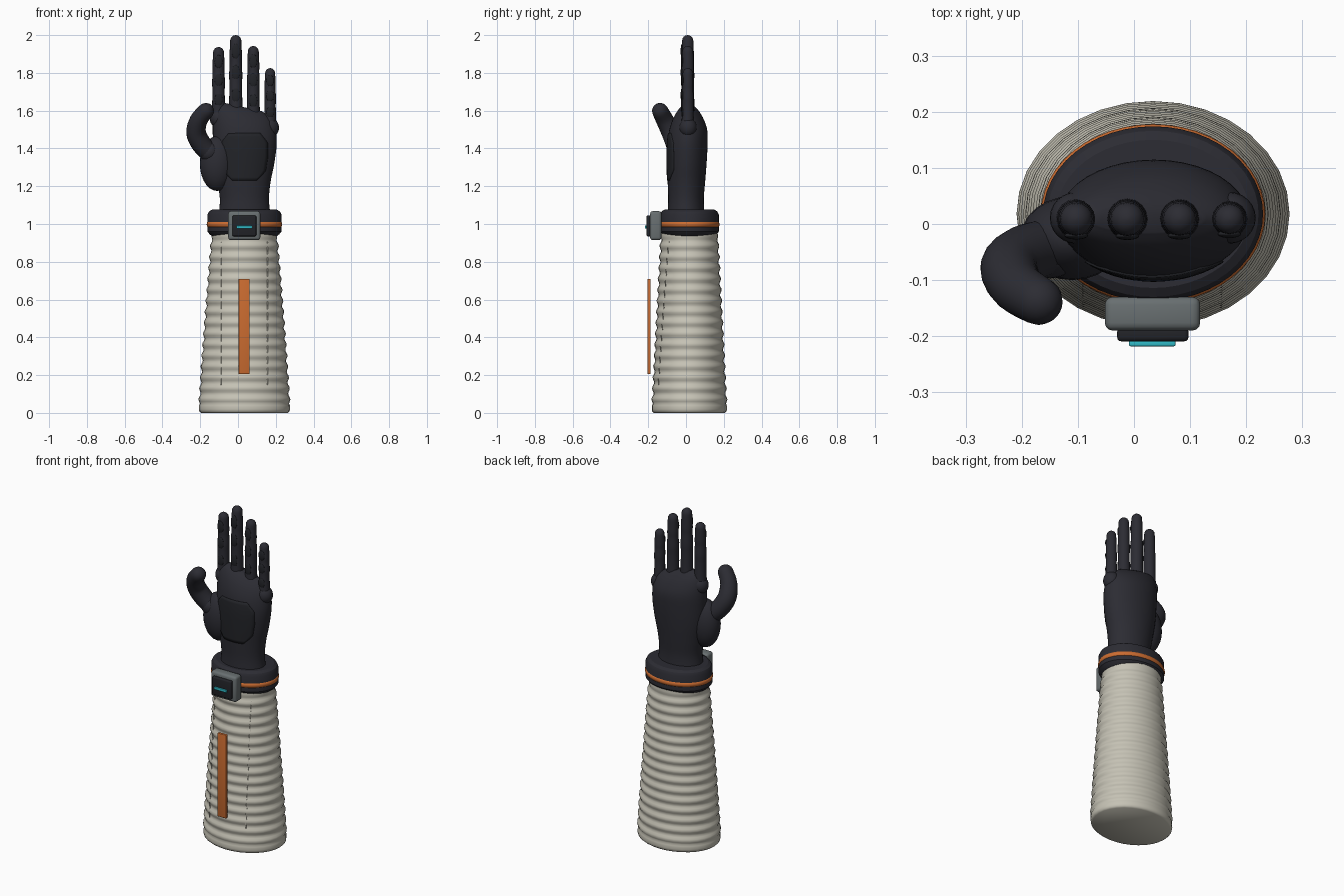
import bpy, bmesh, math
from mathutils import Vector

cube = bpy.data.objects.get("Cube")
if cube:
    bpy.data.objects.remove(cube, do_unlink=True)


def material(name, r, g, b):
    m = bpy.data.materials.new(name)
    m.use_nodes = True
    m.diffuse_color = (r, g, b, 1)
    bsdf = m.node_tree.nodes["Principled BSDF"]
    bsdf.inputs["Base Color"].default_value = (r, g, b, 1)
    bsdf.inputs["Roughness"].default_value = 0.6
    return m


FABRIC = material("warm grey fabric", 0.56, 0.54, 0.46)
GLOVE = material("dark glove", 0.025, 0.025, 0.033)
PANEL = material("black panel", 0.016, 0.017, 0.021)
ORANGE = material("orange trim", 0.60, 0.15, 0.03)
METAL = material("grey casing", 0.14, 0.16, 0.165)
CYAN = material("cyan light", 0.03, 0.50, 0.58)
MID_X = 0.034   # forearm axis
MID_Y = 0.018


def finish(name, bm, mat, angle=40):
    bmesh.ops.recalc_face_normals(bm, faces=bm.faces)
    mesh = bpy.data.meshes.new(name)
    bm.to_mesh(mesh)
    bm.free()
    mesh.materials.append(mat)
    ob = bpy.data.objects.new(name, mesh)
    bpy.context.collection.objects.link(ob)
    bpy.ops.object.select_all(action='DESELECT')
    ob.select_set(True)
    bpy.context.view_layer.objects.active = ob
    bpy.ops.object.shade_smooth_by_angle(angle=math.radians(angle))
    return ob


def skin_rings(name, rings, mat, angle=40):
    """Bridge equal-length loops of points and cap both ends."""
    bm = bmesh.new()
    loops = [[bm.verts.new(p) for p in ring] for ring in rings]
    n = len(loops[0])
    for a, b in zip(loops, loops[1:]):
        for i in range(n):
            j = (i + 1) % n
            bm.faces.new((a[i], a[j], b[j], b[i]))
    bm.faces.new(loops[0])
    bm.faces.new(loops[-1])
    return finish(name, bm, mat, angle)


def ellipse(z, cx, rx, cy, ry, n=32, tilt=0):
    turns = [math.tau * i / n for i in range(n)]
    return [(cx + rx * math.cos(t), cy + ry * math.sin(t),
             z - tilt * rx * math.cos(t)) for t in turns]


def spline(keys, steps):
    """Catmull-Rom interpolation of equal-length tuples."""
    k = [Vector(v) for v in keys]
    k = [k[0]] + k + [k[-1]]
    out = []
    for a, b, c, d in zip(k, k[1:], k[2:], k[3:]):
        for s in range(steps):
            t = s / steps
            out.append(0.5 * (2 * b + (c - a) * t + (2 * a - 5 * b + 4 * c - d) * t * t
                              + (3 * b - a - 3 * c + d) * t ** 3))
    return out + [k[-1]]


def tube(name, points, radii, mat, n=16, steps=4):
    """Round-ended tube through points."""
    path = spline(points, steps)
    rad = [v[0] for v in spline([(r, 0) for r in radii], steps)]
    tangents = [(path[min(i + 1, len(path) - 1)] - path[max(i - 1, 0)]).normalized()
                for i in range(len(path))]
    domes = [math.radians(a) for a in (85, 65, 45, 22)]
    spots = [(path[0] - tangents[0] * rad[0] * math.sin(a), tangents[0], rad[0] * math.cos(a))
             for a in domes]
    spots += list(zip(path, tangents, rad))
    spots += [(path[-1] + tangents[-1] * rad[-1] * math.sin(a), tangents[-1],
               rad[-1] * math.cos(a)) for a in reversed(domes)]
    rings = []
    for p, t, r in spots:
        u = Vector((0, 1, 0.01)).cross(t).normalized()
        v = t.cross(u)
        rings.append([p + r * (u * math.cos(math.tau * i / n) + v * math.sin(math.tau * i / n))
                      for i in range(n)])
    return skin_rings(name, rings, mat, 60)


def ball(name, centre, scale, mat):
    bm = bmesh.new()
    bmesh.ops.create_uvsphere(bm, u_segments=24, v_segments=14, radius=1)
    bmesh.ops.scale(bm, vec=scale, verts=bm.verts)
    bmesh.ops.translate(bm, vec=centre, verts=bm.verts)
    return finish(name, bm, mat, 60)


def box(name, low, high, mat, bevel):
    low, high = Vector(low), Vector(high)
    bm = bmesh.new()
    bmesh.ops.create_cube(bm, size=1)
    bmesh.ops.scale(bm, vec=high - low, verts=bm.verts)
    bmesh.ops.translate(bm, vec=(low + high) / 2, verts=bm.verts)
    bmesh.ops.bevel(bm, geom=bm.edges[:], offset=bevel, segments=3, profile=0.5,
                    affect='EDGES')
    return finish(name, bm, mat)


# Forearm sleeve: tapering, gently rippled
def sleeve_size(z):
    t = z / 0.95
    ripple = 0.005 * math.sin(math.tau * z / 0.058) if 0.04 < z < 0.93 else 0
    return 0.242 - 0.070 * t ** 1.15 + ripple, 0.200 - 0.050 * t + ripple


rings = [ellipse(0, MID_X, 0.230, MID_Y, 0.188), ellipse(0.008, MID_X, 0.239, MID_Y, 0.197)]
for i in range(2, 97):
    z = i * 0.01
    rx, ry = sleeve_size(z)
    rings.append(ellipse(z, MID_X, rx, MID_Y, ry))
skin_rings("sleeve", rings, FABRIC, 50)

# Raised sleeve seams
for side, x in (("left", 0.155), ("right", -0.09)):
    line = []
    for i in range(27):
        z = 0.15 + 0.029 * i
        rx, ry = sleeve_size(z)
        line.append((x, MID_Y - ry * math.sqrt(1 - ((x - MID_X) / rx) ** 2), z))
    tube(side + "_seam", line, [0.0025] * len(line), FABRIC, 6, 1)

box("sleeve_stripe", (0.003, -0.204, 0.205), (0.062, -0.187, 0.71), ORANGE, 0.004)

# Cuff with its trim band
cuff = [(0.935, -0.025), (0.945, -0.012), (0.96, 0), (1.05, 0), (1.066, -0.008), (1.076, -0.024)]
skin_rings("cuff", [ellipse(z, MID_X, 0.196 + d, MID_Y, 0.156 + d, 48) for z, d in cuff], GLOVE, 30)
band = [(0.982, -0.006), (0.986, 0.001), (0.998, 0.004), (1.010, 0.001), (1.014, -0.006)]
skin_rings("cuff_band", [ellipse(z, MID_X, 0.196 + d, MID_Y, 0.156 + d, 48) for z, d in band],
           ORANGE, 60)

# Wrist device
box("device_case", (-0.052, -0.190, 0.915), (0.118, -0.130, 1.068), METAL, 0.014)
box("device_screen", (-0.030, -0.209, 0.935), (0.097, -0.185, 1.045), PANEL, 0.007)
box("device_light", (-0.009, -0.218, 0.975), (0.074, -0.207, 0.991), CYAN, 0.003)

# Palm: z, centre x, half width, centre y, half depth, slope toward little finger
palm_keys = [
    (1.05, 0.035, 0.137, 0.000, 0.098, 0),
    (1.13, 0.034, 0.130, 0.000, 0.094, 0),
    (1.22, 0.032, 0.140, 0.002, 0.099, 0),
    (1.32, 0.034, 0.158, 0.005, 0.104, 0),
    (1.42, 0.036, 0.168, 0.008, 0.106, 0.04),
    (1.50, 0.034, 0.168, 0.012, 0.100, 0.12),
    (1.56, 0.030, 0.160, 0.012, 0.078, 0.18),
    (1.60, 0.026, 0.140, 0.011, 0.050, 0.22),
    (1.62, 0.024, 0.100, 0.010, 0.025, 0.22),
]
palm = skin_rings("palm", [ellipse(v[0], v[1], v[2], v[3], v[4], 40, v[5])
                           for v in spline(palm_keys, 5)], GLOVE, 60)

# Palm pad: eight-sided plate wrapped onto the palm
bm = bmesh.new()
bmesh.ops.create_grid(bm, x_segments=14, y_segments=14, size=1)
for v in bm.verts:
    u, t = v.co.x, v.co.y
    width = 0.123 - 0.10 * max(0, abs(t) - 0.6) - 0.02 * max(0, -t)
    v.co = (MID_X + u * width, -0.3, 1.355 + 0.125 * t)
pad = finish("palm_pad", bm, PANEL)
wrap = pad.modifiers.new("wrap", 'SHRINKWRAP')
wrap.target = palm
wrap.wrap_method = 'PROJECT'
wrap.use_project_y = True
wrap.use_positive_direction = True
thick = pad.modifiers.new("thickness", 'SOLIDIFY')
thick.thickness = 0.008
thick.offset = 0

# Fingers: name, x, tip height, knuckle height, base radius
fingers = (("index", -0.103, 1.937, 1.56, 0.034), ("middle", -0.012, 2.0, 1.57, 0.035),
           ("ring", 0.081, 1.942, 1.55, 0.034), ("little", 0.170, 1.825, 1.51, 0.031))
for name, x, top, base, r in fingers:
    y = 0.009
    length = top - r * 0.85 - base
    heights = (0, 0.2, 0.42, 0.55, 0.70, 0.80, 1)
    widths = (1.1, 1.0, 0.96, 1.0, 0.92, 0.94, 0.85)
    tube(name + "_finger", [(x, y, base + length * h) for h in heights],
         [r * w for w in widths], GLOVE)
    ball(name + "_knuckle", (x, y + 0.002, base), (0.047, 0.046, 0.052), GLOVE)
    for i, h in enumerate((0.28, 0.58, 0.86)):
        ball(f"{name}_grip_{i + 1}", (x, y - r * 0.87, base + length * h),
             (0.021, 0.007, length * 0.10), PANEL)

# Thumb
ball("thumb_base", (-0.110, -0.025, 1.320), (0.092, 0.075, 0.145), GLOVE)
ball("thumb_joint", (-0.150, -0.045, 1.380), (0.055, 0.052, 0.055), GLOVE)
tube("thumb", [(-0.150, -0.040, 1.375), (-0.195, -0.055, 1.425), (-0.222, -0.078, 1.485),
               (-0.208, -0.112, 1.550), (-0.170, -0.137, 1.598)],
     [0.050, 0.053, 0.052, 0.047, 0.043], GLOVE, 20)
